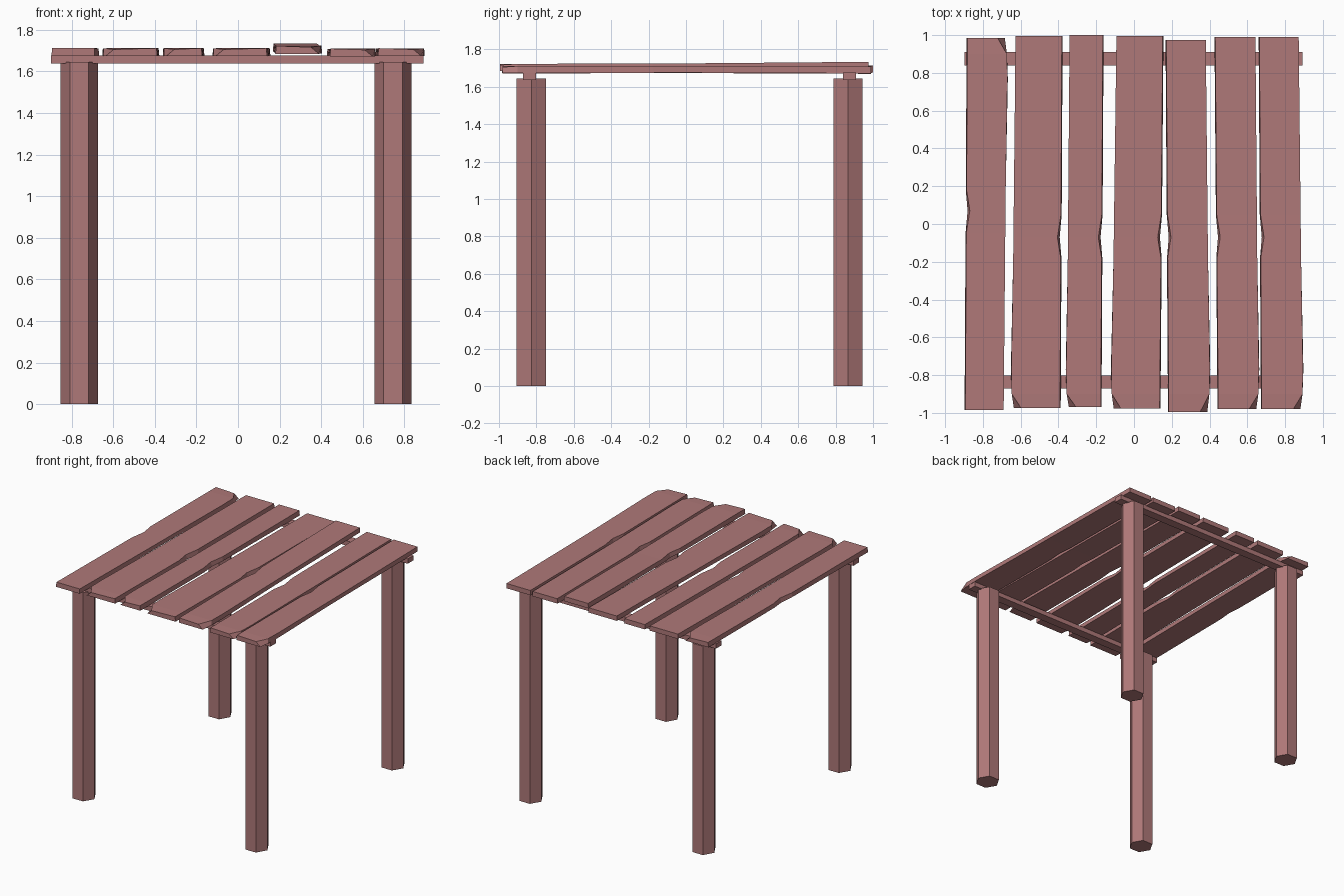
import bpy, bmesh, math

if "Cube" in bpy.data.objects:
    bpy.data.objects.remove(bpy.data.objects["Cube"])

wood = bpy.data.materials.new("wood")
wood.diffuse_color = (0.43, 0.19, 0.19, 1)
wood.use_nodes = True
wood.node_tree.nodes["Principled BSDF"].inputs["Base Color"].default_value = wood.diffuse_color


def finish(obj, name):
    obj.name = name
    obj.data.materials.append(wood)


# Hexagonal posts
H = 1.645
for side, x in (("left", -0.763), ("right", 0.745)):
    for end, y in (("front", -0.827), ("back", 0.866)):
        bpy.ops.mesh.primitive_cylinder_add(vertices=6, radius=0.09, depth=H,
                                            location=(x, y, H / 2),
                                            rotation=(0, 0, math.pi / 6))
        finish(bpy.context.object, f"{end}_{side}_post")

# Cross beams resting on the posts
for end, y in (("front", -0.836), ("back", 0.875)):
    bpy.ops.mesh.primitive_cube_add(size=1, location=(-0.003, y, 1.656))
    bpy.context.object.scale = (1.79, 0.07, 0.038)
    finish(bpy.context.object, f"{end}_beam")


def plank(name, front, back, ys, zs, notch, chip_end):
    """Rough board: notch = side of the chipped edge, chip_end = end with the cut corner."""
    y0, y1 = ys
    n = -chip_end
    inner = [0.9 * chip_end, 0.77 * chip_end, -0.18 * n, -0.07 * n, 0.05 * n, 0.35 * n, 0.85 * n]
    bm = bmesh.new()
    rings = []
    for y in sorted([y0, y1] + inner):
        t = (y - y0) / (y1 - y0)
        xs = [front[i] + (back[i] - front[i]) * t for i in (0, 1)]
        z = zs[0] + (zs[1] - zs[0]) * t
        h = 0.016 + 0.003 * abs(y)
        bottom, top, ztop = xs[:], xs[:], [z + h, z + h]
        k, c = (1, 0) if notch > 0 else (0, 1)
        top[k] -= notch * 0.004
        if y == inner[3]:                       # bite in the long edge
            top[k] -= notch * 0.018
            bottom[k] -= notch * 0.010
        if y == inner[1]:                       # slight bulge near the cut end
            bottom[c] -= notch * 0.006
            top[c] -= notch * 0.004
        if y == (y0 if chip_end < 0 else y1):   # cut corner
            top[c] += notch * 0.05
            bottom[c] += notch * 0.012
            ztop[c] -= 0.006
        rings.append([bm.verts.new(p) for p in (
            (bottom[0], y, z - h), (bottom[1], y, z - h),
            (top[1], y, ztop[1]), (top[0], y, ztop[0]))])
    for a, b in zip(rings, rings[1:]):
        for i in range(4):
            j = (i + 1) % 4
            bm.faces.new((a[i], a[j], b[j], b[i]))
    bm.faces.new(rings[0])
    bm.faces.new(rings[-1])
    bmesh.ops.recalc_face_normals(bm, faces=bm.faces)
    me = bpy.data.meshes.new(name)
    bm.to_mesh(me)
    bm.free()
    obj = bpy.data.objects.new(name, me)
    bpy.context.collection.objects.link(obj)
    finish(obj, name)


# Roof planks: front x range, back x range, y range, heights, notch side, cut end
PLANKS = [
    ((-0.897, -0.690), (-0.886, -0.672), (-0.985, 0.985), (1.693, 1.692), -1, 1),
    ((-0.648, -0.388), (-0.627, -0.378), (-0.975, 0.995), (1.692, 1.693), 1, -1),
    ((-0.357, -0.172), (-0.341, -0.161), (-0.970, 1.000), (1.692, 1.694), 1, -1),
    ((-0.119, 0.140), (-0.093, 0.156), (-0.978, 0.995), (1.692, 1.693), 1, -1),
    ((0.180, 0.400), (0.167, 0.380), (-0.995, 0.975), (1.703, 1.714), -1, -1),
    ((0.442, 0.659), (0.426, 0.643), (-0.980, 0.990), (1.690, 1.688), -1, -1),
    ((0.672, 0.893), (0.660, 0.872), (-0.980, 0.990), (1.692, 1.690), -1, -1),
]
for i, p in enumerate(PLANKS, 1):
    plank(f"roof_plank_{i}", *p)
